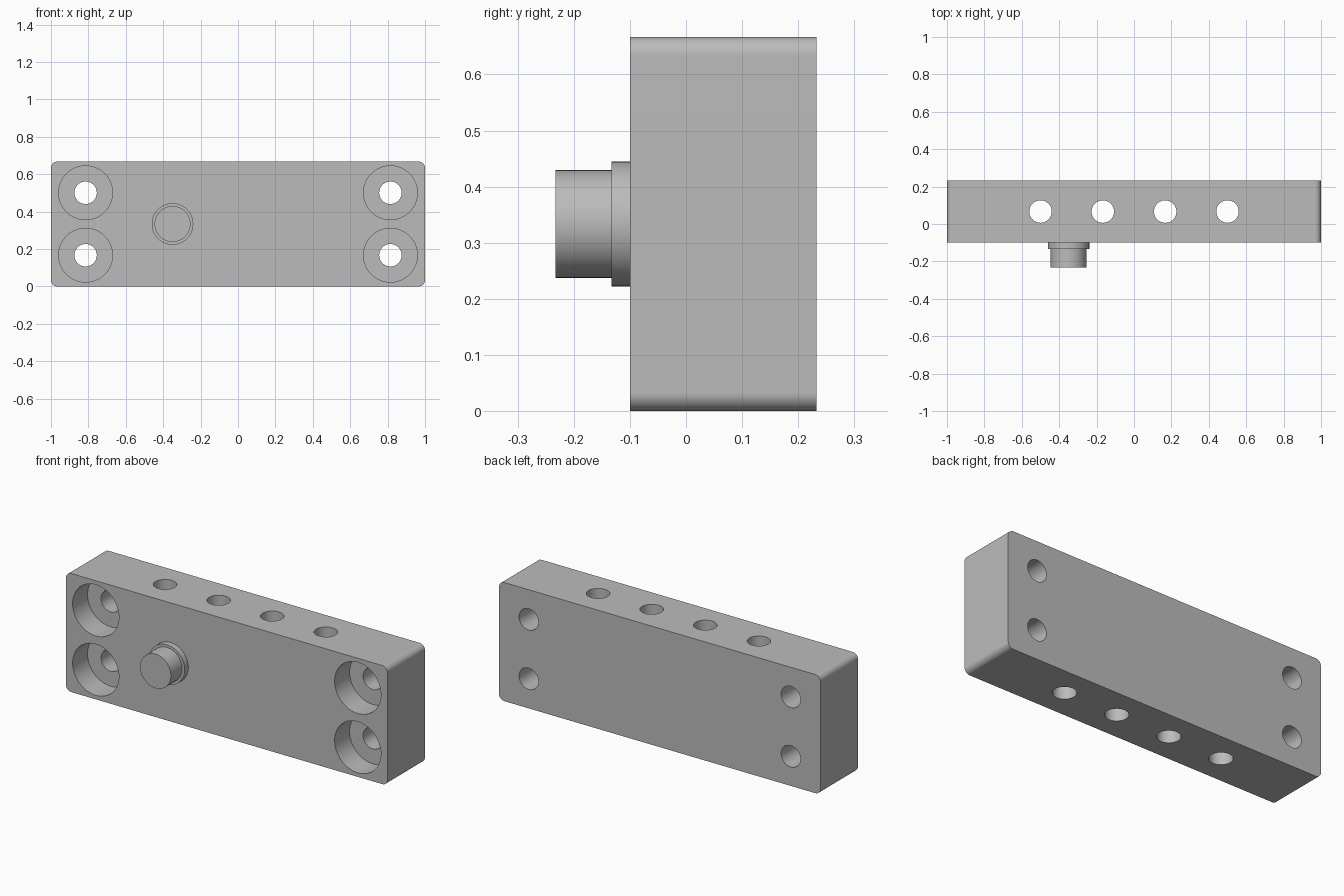
import bpy
import bmesh
import math
from mathutils import Matrix, Vector

cube = bpy.data.objects.get("Cube")
if cube:
    bpy.data.objects.remove(cube, do_unlink=True)

LENGTH, HEIGHT = 2.0, 0.667
FRONT, BACK = -0.1, 0.233
MID_Z = HEIGHT / 2
MID_Y = (FRONT + BACK) / 2

grey = bpy.data.materials.new("plain grey")
grey.use_nodes = True
colour = (0.5, 0.5, 0.5, 1)
grey.diffuse_color = colour
grey.node_tree.nodes["Principled BSDF"].inputs["Base Color"].default_value = colour


def finish(name, bm):
    """Turn a bmesh into a named grey object."""
    bmesh.ops.recalc_face_normals(bm, faces=bm.faces)
    mesh = bpy.data.meshes.new(name)
    bm.to_mesh(mesh)
    bm.free()
    mesh.materials.append(grey)
    obj = bpy.data.objects.new(name, mesh)
    bpy.context.collection.objects.link(obj)
    return obj


def add_cylinder(bm, start, end, radius):
    """Add a capped cylinder running from start to end."""
    start, end = Vector(start), Vector(end)
    axis = end - start
    turn = axis.to_track_quat('Z', 'Y').to_matrix().to_4x4()
    bmesh.ops.create_cone(bm, cap_ends=True, segments=64, radius1=radius, radius2=radius,
                          depth=axis.length,
                          matrix=Matrix.Translation((start + end) / 2) @ turn)


def smooth(obj):
    bpy.ops.object.select_all(action='DESELECT')
    obj.select_set(True)
    bpy.context.view_layer.objects.active = obj
    bpy.ops.object.shade_smooth_by_angle(angle=math.radians(30))


def cut(obj, cutter):
    """Subtract the cutter, apply the result and delete the cutter."""
    bpy.context.view_layer.objects.active = obj
    mod = obj.modifiers.new("holes", 'BOOLEAN')
    mod.operation = 'DIFFERENCE'
    mod.solver = 'EXACT'
    mod.object = cutter
    bpy.ops.object.modifier_apply(modifier=mod.name)
    bpy.data.objects.remove(cutter, do_unlink=True)


# Block with four rounded edges running front to back
bm = bmesh.new()
bmesh.ops.create_cube(bm, size=1, matrix=Matrix.Translation((0, MID_Y, MID_Z))
                      @ Matrix.Diagonal((LENGTH, BACK - FRONT, HEIGHT, 1)))
corners = [e for e in bm.edges if abs(e.verts[0].co.y - e.verts[1].co.y) > 0.1]
bmesh.ops.bevel(bm, geom=corners, offset=0.033, segments=8, profile=0.5, affect='EDGES')
block = finish("mounting_block", bm)

# Counterbored screw holes and vertical cross holes
bores, screws, cross = bmesh.new(), bmesh.new(), bmesh.new()
for x in (-0.815, 0.815):
    for z in (MID_Z - 0.167, MID_Z + 0.167):
        add_cylinder(bores, (x, FRONT - 0.1, z), (x, FRONT + 0.133, z), 0.144)
        add_cylinder(screws, (x, FRONT - 0.2, z), (x, BACK + 0.1, z), 0.06)
for i in range(4):
    x = -0.5 + i / 3
    add_cylinder(cross, (x, MID_Y, -0.1), (x, MID_Y, HEIGHT + 0.1), 0.06)
for name, tool in (("counterbore_cutter", bores), ("screw_hole_cutter", screws),
                   ("cross_hole_cutter", cross)):
    cut(block, finish(name, tool))
smooth(block)
weighted = block.modifiers.new("even shading", 'WEIGHTED_NORMAL')
weighted.keep_sharp = True

# Stepped button on the front
for name, near, far, radius in (("button_collar", FRONT, -0.133, 0.111),
                                ("button_plunger", -0.133, -0.233, 0.096)):
    bm = bmesh.new()
    add_cylinder(bm, (-0.35, near, MID_Z), (-0.35, far, MID_Z), radius)
    smooth(finish(name, bm))
